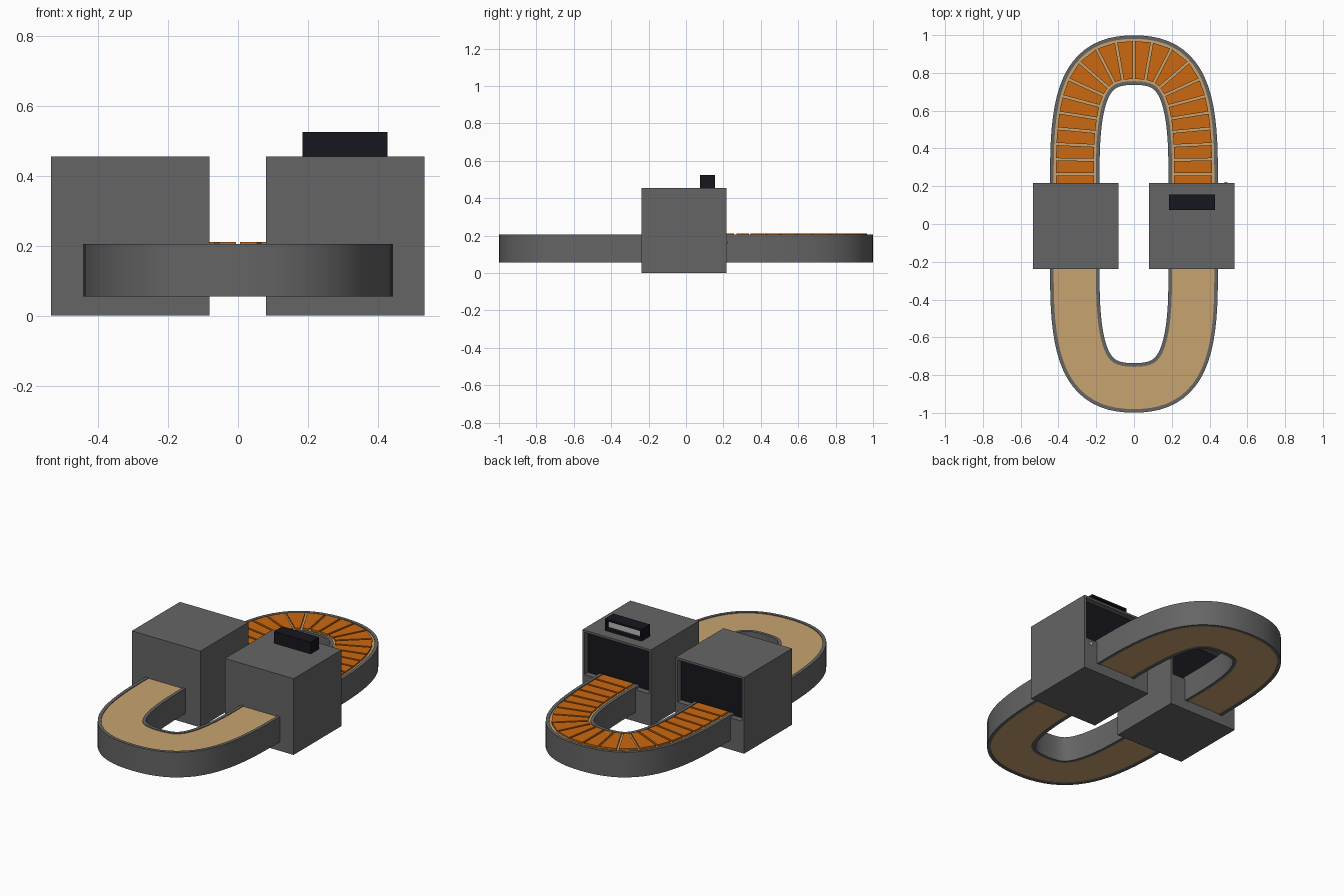
import bpy, bmesh, math
from mathutils import Vector

if "Cube" in bpy.data.objects:
    bpy.data.objects.remove(bpy.data.objects["Cube"])


def material(name, rgb):
    m = bpy.data.materials.new(name)
    m.diffuse_color = (*rgb, 1)
    m.use_nodes = True
    m.node_tree.nodes["Principled BSDF"].inputs["Base Color"].default_value = m.diffuse_color
    return m


GREY = material("grey_metal", (0.13, 0.13, 0.13))
DARK = material("dark_plastic", (0.008, 0.008, 0.013))
TAN = material("tan_belt", (0.58, 0.37, 0.16))
ORANGE = material("orange_slat", (0.6, 0.14, 0.005))
LIGHT = material("pale_screen", (0.5, 0.5, 0.5))


def finish(name, bm, mats, smooth=False):
    bmesh.ops.recalc_face_normals(bm, faces=bm.faces)
    me = bpy.data.meshes.new(name)
    bm.to_mesh(me)
    bm.free()
    for m in mats:
        me.materials.append(m)
    ob = bpy.data.objects.new(name, me)
    bpy.context.collection.objects.link(ob)
    if smooth:
        bpy.ops.object.select_all(action='DESELECT')
        bpy.context.view_layer.objects.active = ob
        ob.select_set(True)
        bpy.ops.object.shade_smooth_by_angle(angle=math.radians(35))
    return ob


def quarter(n):
    """Straight side bending into the loop end: (point, outward normal) pairs."""
    p = [Vector(v) for v in ((0.313, 0.3), (0.313, 0.75), (0.22, 0.868), (0, 0.868))]
    out = []
    for i in range(n + 1):
        t = i / n
        u = 1 - t
        pos = p[0] * u**3 + p[1] * 3*u*u*t + p[2] * 3*u*t*t + p[3] * t**3
        d = (p[1] - p[0]) * u*u + (p[2] - p[1]) * 2*u*t + (p[3] - p[2]) * t*t
        d.normalize()
        out.append((pos, Vector((d.y, -d.x))))
    return out


def flip(pts, sx, sy):
    return [(Vector((p.x*sx, p.y*sy)), Vector((n.x*sx, n.y*sy))) for p, n in pts]


def half_loop(n):
    q = quarter(n)
    return q + flip(q, -1, 1)[::-1][1:]


back = half_loop(18)
LOOP = back + flip(back, 1, -1)[::-1]


def sweep(name, o0, o1, z0, z1, mat):
    """Sweep a rectangle between two offsets around the closed loop."""
    bm = bmesh.new()
    rings = []
    for p, n in LOOP:
        rings.append([bm.verts.new((*(p + n*o), z))
                      for o, z in ((o0, z0), (o1, z0), (o1, z1), (o0, z1))])
    for a, b in zip(rings, rings[1:] + rings[:1]):
        for k in range(4):
            j = (k + 1) % 4
            bm.faces.new((a[k], a[j], b[j], b[k]))
    return finish(name, bm, [mat], True)


# Conveyor rails and belt
sweep("outer_rail", 0.112, 0.131, 0.055, 0.205, GREY)
sweep("inner_rail", -0.131, -0.112, 0.055, 0.205, GREY)
sweep("belt", -0.113, 0.113, 0.059, 0.201, TAN)

# Orange slats spaced evenly round the back half of the belt
path = half_loop(80)
start = (Vector((0.313, 0.185)), Vector((1, 0)))
path = [start] + path + flip([start], -1, 1)
lengths = [0]
for (a, _), (b, _) in zip(path, path[1:]):
    lengths.append(lengths[-1] + (b - a).length)


def at(s):
    for i in range(1, len(path)):
        if s <= lengths[i] or i == len(path) - 1:
            f = (s - lengths[i-1]) / (lengths[i] - lengths[i-1])
            return (path[i-1][0].lerp(path[i][0], f),
                    path[i-1][1].lerp(path[i][1], f).normalized())


COUNT = 22
bm = bmesh.new()
for i in range(COUNT):
    corners = []
    for k, o0, o1, gap in ((i, -0.1, 0.1, 0.006), (i + 1, 0.1, -0.1, -0.006)):
        p, n = at(lengths[-1] * k / COUNT)
        t = Vector((-n.y, n.x)) * gap
        corners += [p + n*o0 + t, p + n*o1 + t]
    lo = [bm.verts.new((*c, 0.199)) for c in corners]
    hi = [bm.verts.new((*c, 0.211)) for c in corners]
    bm.faces.new(lo)
    bm.faces.new(hi)
    for k in range(4):
        j = (k + 1) % 4
        bm.faces.new((lo[k], lo[j], hi[j], hi[k]))
finish("slats", bm, [ORANGE])


def recessed_box(name, lo, hi, inset, floor, depth, mats):
    """Box whose back (+y) face has a recess; mats = body, recess panel."""
    lo, hi = Vector(lo), Vector(hi)
    bm = bmesh.new()
    bmesh.ops.create_cube(bm, size=1)
    for v in bm.verts:
        v.co = Vector([(lo[i] + hi[i]) / 2 + v.co[i] * (hi[i] - lo[i]) for i in range(3)])
    face = max(bm.faces, key=lambda f: f.calc_center_median().y)
    bmesh.ops.inset_region(bm, faces=[face], thickness=inset)
    mid = face.calc_center_median().z
    for v in face.verts:
        if v.co.z < mid:
            v.co.z = floor
    panel = bmesh.ops.extrude_discrete_faces(bm, faces=[face])['faces'][0]
    for v in panel.verts:
        v.co.y -= depth
    panel.material_index = 1
    return finish(name, bm, mats)


# Two tunnel housings with openings towards the back
for side, x0, x1 in (("left", -0.535, -0.082), ("right", 0.08, 0.533)):
    recessed_box(side + "_housing", (x0, -0.237, 0), (x1, 0.216, 0.455),
                 0.018, 0.19, 0.035, [GREY, DARK])

# Display unit on the right housing
recessed_box("display", (0.185, 0.075, 0.454), (0.428, 0.155, 0.525),
             0.016, 0.47, 0.02, [DARK, LIGHT])

# Small button beside the right opening
bm = bmesh.new()
bmesh.ops.create_uvsphere(bm, u_segments=12, v_segments=8, radius=0.01)
bmesh.ops.translate(bm, verts=bm.verts, vec=(0.485, 0.214, 0.165))
finish("button", bm, [LIGHT], True)
